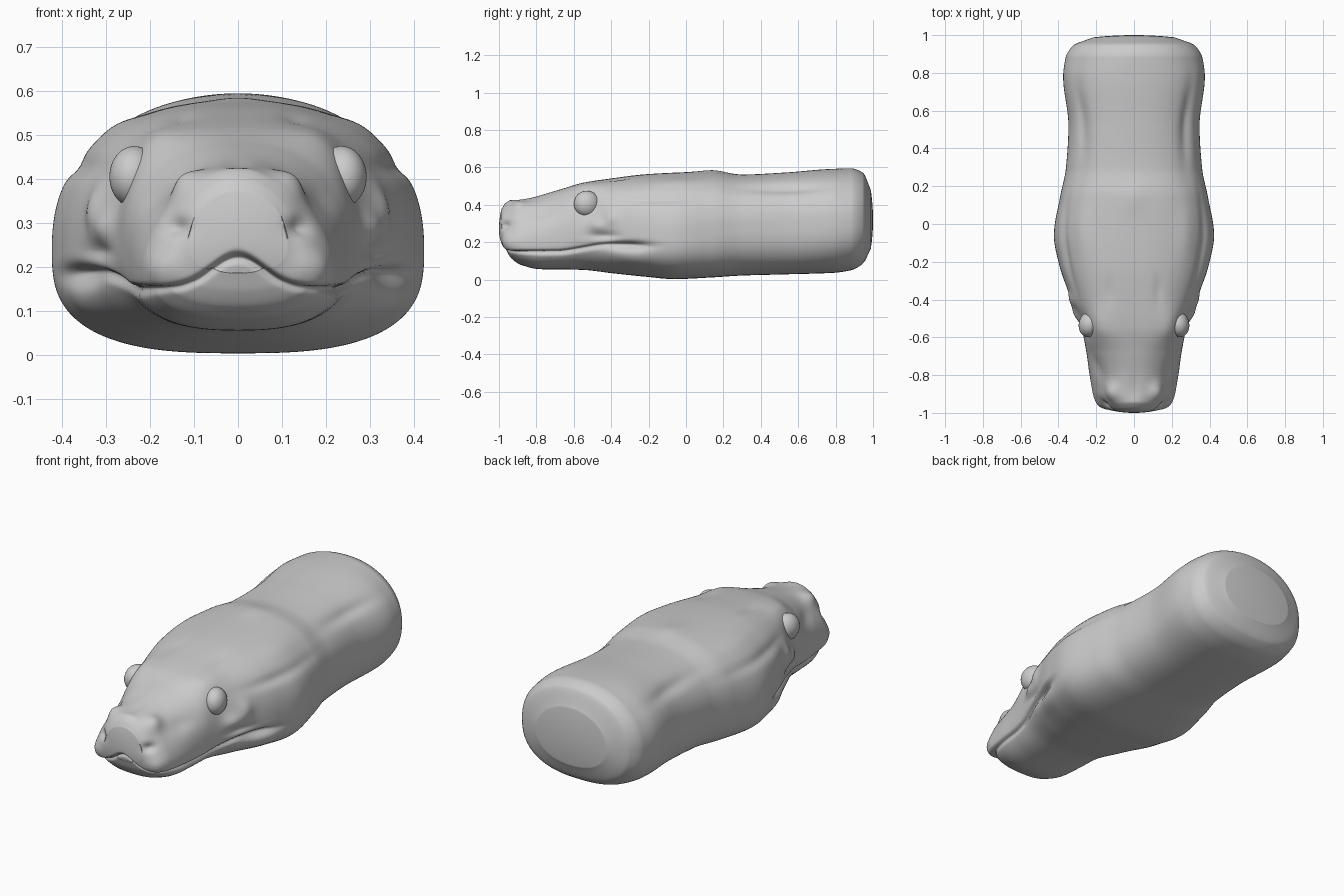
import bpy, math
from mathutils import Vector

if "Cube" in bpy.data.objects:
    bpy.data.objects.remove(bpy.data.objects["Cube"])

skin = bpy.data.materials.new("grey_skin")
skin.diffuse_color = (0.6, 0.6, 0.6, 1)
skin.use_nodes = True
skin.node_tree.nodes["Principled BSDF"].inputs["Base Color"].default_value = skin.diffuse_color

# Stations: y, half width, bottom, top, height of widest point, top squareness, bottom squareness
END = 0.988
STATIONS = [
    (-END, 0.115, 0.18, 0.375, 0.25, 2.0, 2.2),
    (-0.97, 0.155, 0.135, 0.405, 0.22, 1.8, 2.3),
    (-0.94, 0.188, 0.095, 0.43, 0.20, 1.7, 2.4),
    (-0.89, 0.217, 0.067, 0.436, 0.20, 1.7, 2.5),
    (-0.80, 0.235, 0.055, 0.448, 0.205, 1.9, 2.6),
    (-0.68, 0.252, 0.055, 0.48, 0.22, 2.3, 2.6),
    (-0.55, 0.279, 0.052, 0.518, 0.25, 3.1, 2.5),
    (-0.40, 0.332, 0.035, 0.541, 0.24, 2.7, 2.5),
    (-0.22, 0.395, 0.016, 0.563, 0.24, 2.5, 2.7),
    (-0.06, 0.424, 0.003, 0.572, 0.235, 2.4, 2.8),
    (0.14, 0.392, 0.012, 0.578, 0.26, 2.4, 2.8),
    (0.30, 0.36, 0.022, 0.562, 0.29, 2.3, 2.7),
    (0.52, 0.347, 0.028, 0.572, 0.30, 2.3, 2.7),
    (0.78, 0.375, 0.036, 0.592, 0.31, 2.2, 2.6),
    (0.88, 0.362, 0.05, 0.595, 0.31, 2.1, 2.5),
    (0.945, 0.322, 0.085, 0.572, 0.31, 2.1, 2.4),
    (END, 0.215, 0.165, 0.48, 0.31, 2.0, 2.2),
]

# Mirrored bumps and hollows: centre, radii, height along the surface normal
BUMPS = [
    ((0.115, -0.89, 0.39), (0.045, 0.05, 0.045), 0.026),    # nostril rims
    ((0.0, -0.88, 0.44), (0.035, 0.08, 0.05), -0.010),      # dip between the rims
    ((0.135, -0.955, 0.29), (0.03, 0.035, 0.022), -0.022),  # nostrils
    ((0.17, -0.94, 0.20), (0.05, 0.05, 0.045), 0.016),      # upper lip lobes
    ((0.20, -0.77, 0.36), (0.06, 0.08, 0.04), -0.010),      # hollow before the eye
    ((0.20, -0.56, 0.51), (0.06, 0.10, 0.03), 0.008),       # brow
    ((0.28, -0.53, 0.40), (0.06, 0.085, 0.085), -0.017),    # eye socket
    ((0.29, -0.47, 0.29), (0.06, 0.05, 0.035), 0.018),      # cheek folds
    ((0.32, -0.40, 0.33), (0.06, 0.04, 0.05), 0.015),
    ((0.31, -0.43, 0.235), (0.07, 0.08, 0.02), -0.014),
    ((0.37, -0.32, 0.18), (0.09, 0.12, 0.022), -0.035),     # mouth corner
    ((0.37, -0.30, 0.115), (0.09, 0.12, 0.04), 0.010),
    ((0.35, -0.14, 0.43), (0.08, 0.24, 0.025), -0.014),     # line behind the eye
    ((0.30, -0.05, 0.53), (0.07, 0.16, 0.04), 0.010),       # temple muscle
    ((0.29, 0.52, 0.49), (0.06, 0.20, 0.028), -0.017),      # neck groove
    ((0.0, 0.14, 0.58), (0.06, 0.08, 0.05), 0.007),         # back of skull
    ((0.13, -0.36, 0.55), (0.025, 0.08, 0.05), -0.007),
]


def slope(i, c):
    """Monotone slope of column c at station i."""
    if i in (0, len(STATIONS) - 1):
        i0 = 0 if i == 0 else i - 1
        p, q = STATIONS[i0], STATIONS[i0 + 1]
        return (q[c] - p[c]) / (q[0] - p[0])
    p, q, r = STATIONS[i - 1:i + 2]
    a, b = (q[c] - p[c]) / (q[0] - p[0]), (r[c] - q[c]) / (r[0] - q[0])
    return 0 if a * b <= 0 else 2 * a * b / (a + b)


def station(y):
    """Smoothly interpolated cross-section values at y."""
    k = 0
    while k < len(STATIONS) - 2 and y > STATIONS[k + 1][0]:
        k += 1
    p, q = STATIONS[k], STATIONS[k + 1]
    h = q[0] - p[0]
    t = (y - p[0]) / h
    return [(2*t**3 - 3*t*t + 1) * p[c] + (t**3 - 2*t*t + t) * h * slope(k, c)
            + (3*t*t - 2*t**3) * q[c] + (t**3 - t*t) * h * slope(k + 1, c)
            for c in range(1, 7)]


def smooth(a, b, v):
    t = min(1, max(0, (v - a) / (b - a)))
    return t * t * (3 - 2 * t)


def detail(p):
    """Height of the sculpted detail at a point."""
    x, y, z = abs(p.x), p.y, p.z
    d = 0
    for c, r, amp in BUMPS:
        e = ((x - c[0]) / r[0])**2 + ((y - c[1]) / r[1])**2 + ((z - c[2]) / r[2])**2
        if e < 8:
            d += amp * math.exp(-e)
    # mouth line, arched below the nose, with the lower jaw set back
    if y < -0.2:
        arch = 0.075 * math.exp(-(x / 0.085)**2) * (1 - smooth(-0.94, -0.88, y))
        line = 0.146 + arch + 0.04 * smooth(-0.7, -0.4, y)
        fade = 1 - smooth(-0.5, -0.3, y)
        d -= 0.018 * fade * math.exp(-((z - line) / 0.011)**2)
        d -= 0.018 * (1 - smooth(-0.95, -0.75, y)) * (1 - smooth(line - 0.012, line + 0.008, z))
    return d


# Head and neck: one lofted skin
ROWS, SIDES = 250, 200
verts, faces = [], []
for i in range(ROWS):
    y = -END * math.cos(math.pi * i / (ROWS - 1))
    w, bot, top, mid, nt, nb = station(y)
    for j in range(SIDES):
        a = 2 * math.pi * j / SIDES
        c, s = math.cos(a), math.sin(a)
        n, h = (nt, top - mid) if s >= 0 else (nb, mid - bot)
        r = (abs(c)**n + abs(s)**n) ** (-1 / n)
        verts.append((w * r * c, y, mid + h * r * s))
for i in range(ROWS - 1):
    for j in range(SIDES):
        k = (j + 1) % SIDES
        faces.append((i*SIDES + j, i*SIDES + k, (i+1)*SIDES + k, (i+1)*SIDES + j))
# domed ends, as rings shrinking to a centre point
for first, sign in ((0, -1), ((ROWS - 1) * SIDES, 1)):
    ring = list(range(first, first + SIDES))
    mid = sum((Vector(verts[v]) for v in ring), Vector()) / SIDES
    for f in [0.95 - 0.05 * q for q in range(19)]:
        new = list(range(len(verts), len(verts) + SIDES))
        lift = Vector((0, sign * (1 - END) * (1 - f * f), 0))
        verts += [tuple(mid.lerp(Vector(verts[first + j]), f) + lift) for j in range(SIDES)]
        for j in range(SIDES):
            k = (j + 1) % SIDES
            q = (ring[j], new[j], new[k], ring[k])
            faces.append(q if sign < 0 else q[::-1])
        ring = new
    verts.append((mid.x, sign * 1.0, mid.z))
    for j in range(SIDES):
        q = (ring[j], len(verts) - 1, ring[(j + 1) % SIDES])
        faces.append(q if sign < 0 else q[::-1])

mesh = bpy.data.meshes.new("head_and_neck")
mesh.from_pydata(verts, [], [f[::-1] for f in faces])
mesh.update()
centre = Vector((0, 0, 0.3))
normals = [v.normal.copy() for v in mesh.vertices]
# keep faces outward
if sum(n.dot(v.co - centre) for n, v in zip(normals, mesh.vertices)) < 0:
    mesh.flip_normals()
    normals = [-n for n in normals]
for v, n in zip(mesh.vertices, normals):
    v.co += n * detail(v.co)
mesh.polygons.foreach_set("use_smooth", [True] * len(mesh.polygons))
mesh.materials.append(skin)
body = bpy.data.objects.new("head_and_neck", mesh)
bpy.context.collection.objects.link(body)

# Eyes
for side, label in ((1, "right"), (-1, "left")):
    bpy.ops.mesh.primitive_uv_sphere_add(segments=48, ring_count=24, radius=1,
                                         location=(side * 0.236, -0.53, 0.405))
    eye = bpy.context.object
    eye.name = label + "_eye"
    eye.scale = (0.056, 0.07, 0.07)
    eye.rotation_euler = (0, 0, side * 0.25)
    bpy.ops.object.shade_smooth()
    eye.data.materials.append(skin)
